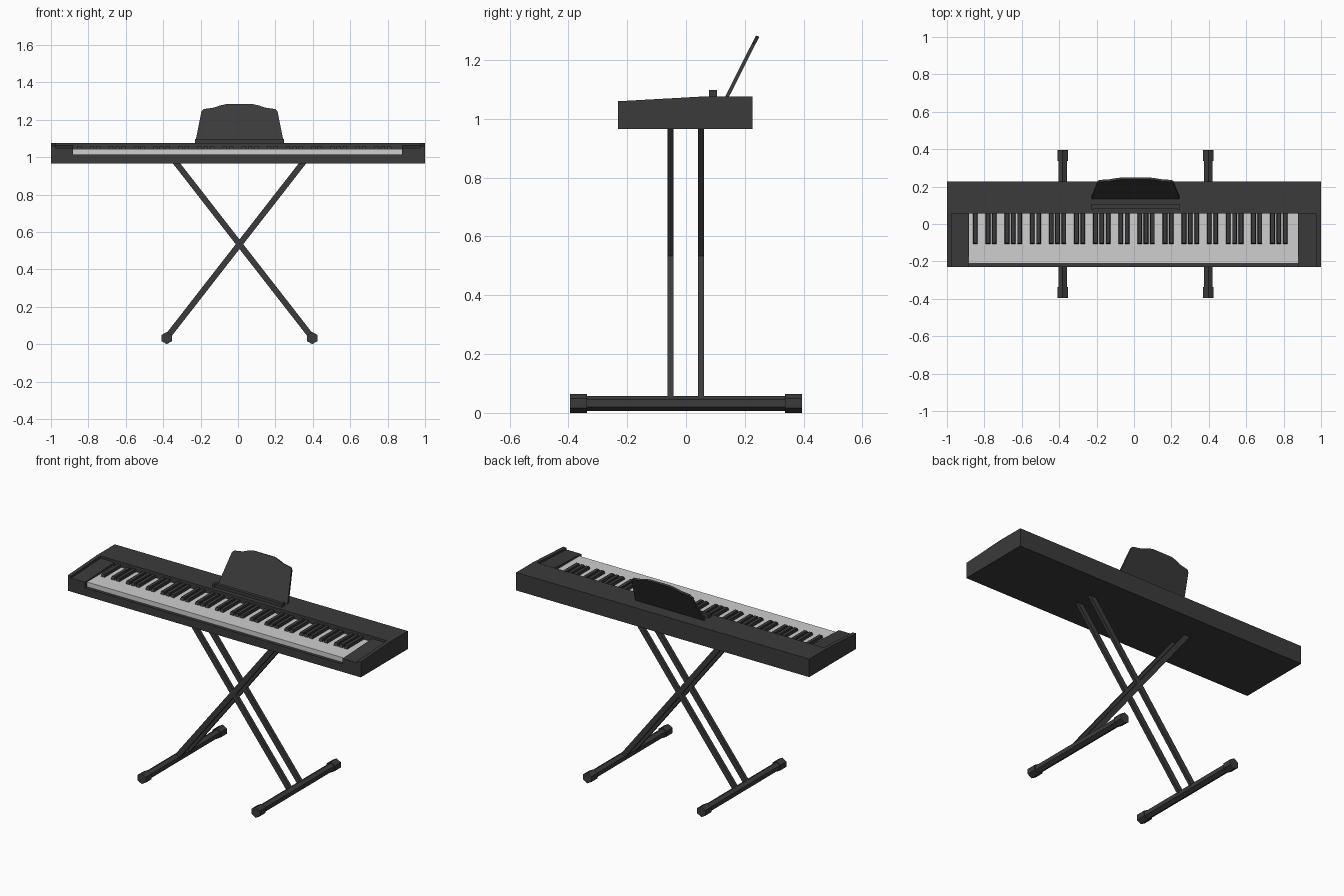
import bpy, bmesh, math
from mathutils import Vector, Matrix

if "Cube" in bpy.data.objects:
    bpy.data.objects.remove(bpy.data.objects["Cube"])


def material(name, value):
    m = bpy.data.materials.new(name)
    m.diffuse_color = (value, value, value, 1)
    m.use_nodes = True
    m.node_tree.nodes["Principled BSDF"].inputs["Base Color"].default_value = m.diffuse_color
    return m


DARK = material("charcoal", 0.043)
WHITE = material("key white", 0.62)


def finish(name, bm, mat):
    bmesh.ops.recalc_face_normals(bm, faces=bm.faces)
    me = bpy.data.meshes.new(name)
    bm.to_mesh(me)
    bm.free()
    me.materials.append(mat)
    ob = bpy.data.objects.new(name, me)
    bpy.context.collection.objects.link(ob)
    return ob


def add_box(bm, x0, x1, y0, y1, z0, z1):
    mat = Matrix.LocRotScale(Vector(((x0 + x1) / 2, (y0 + y1) / 2, (z0 + z1) / 2)), None,
                             Vector((x1 - x0, y1 - y0, z1 - z0)))
    return bmesh.ops.create_cube(bm, size=1, matrix=mat)["verts"]


def box(name, mat, *dims):
    bm = bmesh.new()
    add_box(bm, *dims)
    return finish(name, bm, mat)


def prism(name, pts, vec, mat):
    """Extrude a closed outline of 3D points along vec."""
    bm = bmesh.new()
    f = bm.faces.new([bm.verts.new(p) for p in pts])
    ext = bmesh.ops.extrude_face_region(bm, geom=[f])["geom"]
    bmesh.ops.translate(bm, vec=vec, verts=[v for v in ext if isinstance(v, bmesh.types.BMVert)])
    return finish(name, bm, mat)


def x_prism(name, profile, x0, x1, mat):
    return prism(name, [(x0, y, z) for y, z in profile], (x1 - x0, 0, 0), mat)


def cut(ob, cutter):
    mod = ob.modifiers.new("cut", 'BOOLEAN')
    mod.operation, mod.solver, mod.object = 'DIFFERENCE', 'EXACT', cutter
    bpy.context.view_layer.objects.active = ob
    bpy.ops.object.modifier_apply(modifier=mod.name)
    bpy.data.objects.remove(cutter)


# Case: sloped profile with a shallow sunken top and a deeper key well
FRONT, BACK, STEP = -0.231, 0.227, 0.055
case = x_prism("piano_case", [(FRONT, 0.965), (BACK, 0.965), (BACK, 1.076), (STEP, 1.076),
                              (FRONT, 1.06)], -1, 1, DARK)
cut(case, x_prism("sunken_cutter", [(-0.3, 1.045), (STEP, 1.062), (STEP, 1.2), (-0.3, 1.2)],
                  -0.977, 0.977, DARK))
KEY0, KEY1 = -0.882, 0.876
cut(case, box("well_cutter", DARK, KEY0, KEY1, -0.3, STEP, 1.014, 1.3))

# White key bed
box("white_keys", WHITE, KEY0, KEY1, -0.212, STEP, 1.014, 1.043)

# Black keys: 88-key pattern over 52 white keys, tapered tops
bm = bmesh.new()
pitch = (KEY1 - KEY0) / 52
for k in range(1, 52):
    if k % 7 in (2, 5):
        continue
    if k == 51:
        continue
    x = KEY0 + k * pitch
    verts = add_box(bm, x - 0.0125, x + 0.0125, -0.107, STEP, 1.043, 1.06)
    for v in verts:
        if v.co.z > 1.05:
            v.co.x = x + (v.co.x - x) * 0.8
            if v.co.y < 0:
                v.co.y += 0.006
finish("black_keys", bm, DARK)

# Music rest: leaning panel with a stepped top edge, plus ledge and end stops
CX = 0.008
half = [(0.237, 1.072), (0.232, 1.1), (0.203, 1.245), (0.192, 1.257), (0.135, 1.265),
        (0.105, 1.276), (0.068, 1.284)]
outline = [(CX + x, z) for x, z in half] + [(CX - x, z) for x, z in reversed(half)]
prism("music_rest", [(x, 0.131 + (z - 1.072) * 0.505, z) for x, z in outline],
      (0, 0.011, -0.005), DARK)
box("rest_ledge", DARK, CX - 0.222, CX + 0.222, 0.083, 0.104, 1.07, 1.096)
for side, name in ((-1, "left"), (1, "right")):
    xs = sorted((CX + side * 0.222, CX + side * 0.237))
    box(name + "_ledge_stop", DARK, *xs, 0.078, 0.106, 1.07, 1.098)


# Stand: two crossed pairs of flat bars, hexagonal feet with end caps
def hex_tube(name, x, y0, y1, r):
    pts = [(x + r * math.sin(i * math.pi / 3), y0, 0.0325 + r * math.cos(i * math.pi / 3))
           for i in range(6)]
    prism(name, pts, (0, y1 - y0, 0), DARK)


for side, name in ((-1, "left"), (1, "right")):
    foot_x = CX + side * 0.389
    hex_tube(name + "_foot", foot_x, -0.38, 0.38, 0.0255)
    for y0, end in ((-0.395, "front"), (0.337, "back")):
        hex_tube(f"{name}_{end}_foot_cap", foot_x, y0, y0 + 0.058, 0.0325)
    w = 0.02   # half of the bar's horizontal width
    top_x = CX - side * 0.337
    for y, end in ((-0.053, "front"), (0.051, "back")):
        prism(f"{name}_{end}_leg_bar",
              [(foot_x - w, y - 0.01, 0.035), (foot_x + w, y - 0.01, 0.035),
               (top_x + w, y - 0.01, 0.967), (top_x - w, y - 0.01, 0.967)], (0, 0.02, 0), DARK)
